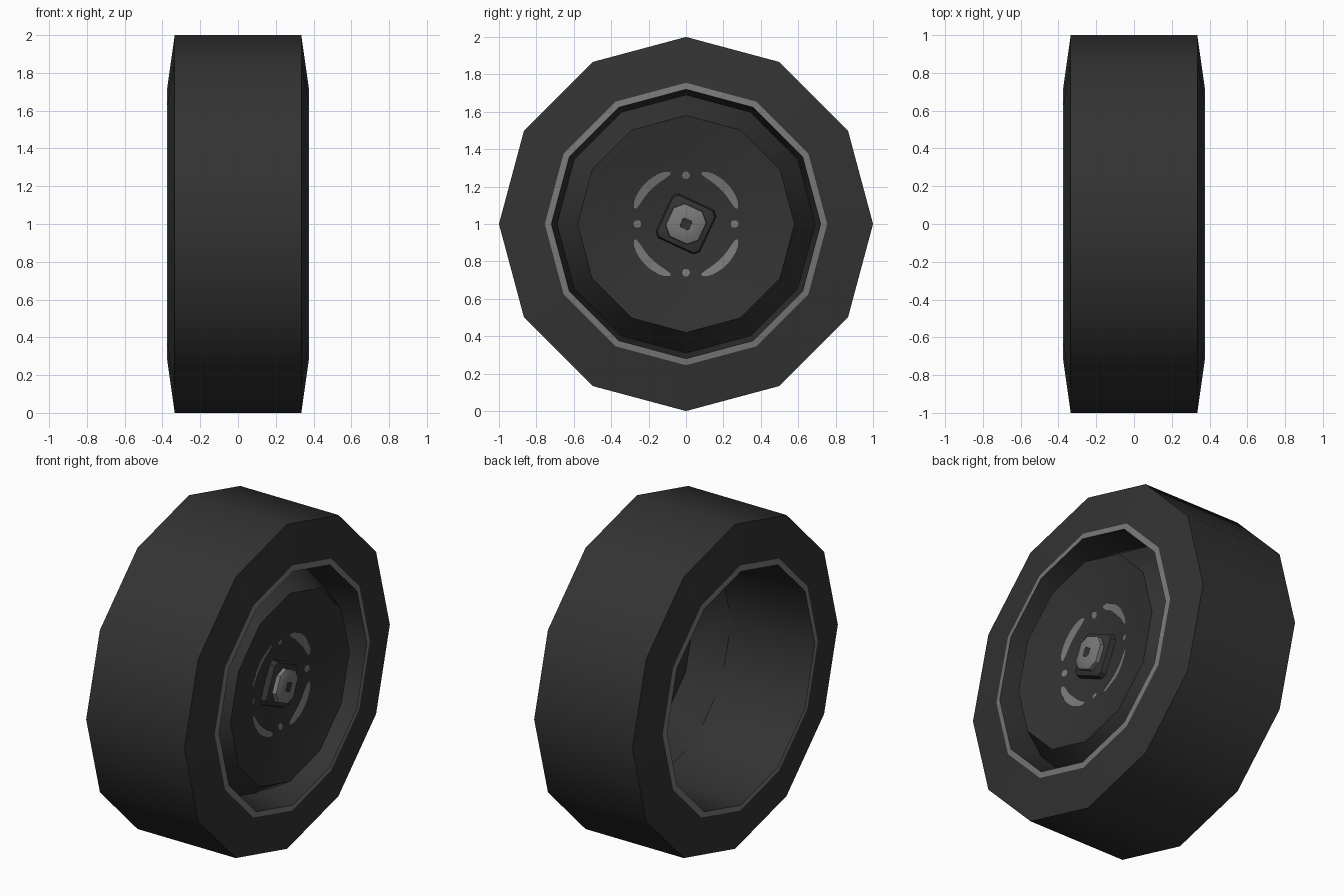
import bpy, bmesh, math

if "Cube" in bpy.data.objects:
    bpy.data.objects.remove(bpy.data.objects["Cube"])


def material(name, v):
    m = bpy.data.materials.new(name)
    m.diffuse_color = (v, v, v, 1)
    m.use_nodes = True
    m.node_tree.nodes["Principled BSDF"].inputs["Base Color"].default_value = m.diffuse_color
    return m


RUBBER = material("dark_rubber", 0.033)
METAL = material("grey_metal", 0.19)
CZ = 1.0  # axle height


def finish(name, bm, mat, smooth=True):
    me = bpy.data.meshes.new(name)
    bm.to_mesh(me)
    bm.free()
    ob = bpy.data.objects.new(name, me)
    bpy.context.collection.objects.link(ob)
    me.materials.append(mat)
    if smooth:
        bpy.ops.object.select_all(action='DESELECT')
        ob.select_set(True)
        bpy.context.view_layer.objects.active = ob
        bpy.ops.object.shade_smooth_by_angle(angle=math.radians(35))
    return ob


def lathe(name, profile, mat, angles=None):
    """Spin an (x, radius) profile round the axle; profile runs towards +x on outer faces."""
    angles = angles or [30 * i for i in range(12)]
    n = len(angles)
    bm = bmesh.new()
    rings = []
    for x, r in profile:
        if r == 0:
            rings.append([bm.verts.new((x, 0, CZ))] * n)
        else:
            rings.append([bm.verts.new((x, r * math.cos(math.radians(a)),
                                        CZ + r * math.sin(math.radians(a)))) for a in angles])
    for p, q in zip(rings, rings[1:]):
        for i in range(n):
            j = (i + 1) % n
            quad = [p[i], p[j], q[j], q[i]]
            bm.faces.new(list(dict.fromkeys(quad)))
    return finish(name, bm, mat)


def rounded_square(turn, spread):
    return [turn + 90 * k + s for k in range(4) for s in (-spread, spread)]


# tyre and the two rim rings
lathe("tyre", [(-0.37, 0.755), (-0.335, 1), (0.335, 1), (0.37, 0.755)], RUBBER)
lathe("rim_ring_outer", [(0.37, 0.755), (0.375, 0.72)], METAL)
lathe("rim_ring_inner", [(-0.375, 0.72), (-0.37, 0.755)], METAL)

# hollow barrel, and the raised, dished wheel face
lathe("rim_barrel", [(0.375, 0.72), (0.175, 0.69), (-0.375, 0.72)], RUBBER)
lathe("wheel_face", [(0.175, 0.69), (0.355, 0.58), (0.27, 0.2), (0.26, 0)], RUBBER)

# hub block, nut and its centre hole
lathe("hub_block", [(0.25, 0.172), (0.30, 0.158), (0.312, 0.12), (0.312, 0)],
      RUBBER, rounded_square(20, 6))
lathe("hub_nut", [(0.30, 0.112), (0.335, 0.108), (0.347, 0.08), (0.347, 0.032)],
      METAL, rounded_square(20, 17))
lathe("nut_hole", [(0.347, 0.032), (0.338, 0)], RUBBER, rounded_square(20, 22.5))


def dish(r):
    return 0.276 + 0.085 * (r - 0.2) / 0.38


def polar(bm, r, a):
    return bm.verts.new((dish(r), r * math.cos(a), CZ + r * math.sin(a)))


# four curved slots with rounded ends, as thin plates on the face
bm = bmesh.new()
steps = 10
for k in range(4):
    mid = math.radians(45 + 90 * k)
    pairs = []
    for i in range(steps + 1):
        t = -1 + 2 * i / steps
        half = 0.006 + 0.017 * math.sqrt(max(0, 1 - t * t))
        a = mid + t * math.radians(28)
        pairs.append((polar(bm, 0.285 - half, a), polar(bm, 0.285 + half, a)))
    for (a0, b0), (a1, b1) in zip(pairs, pairs[1:]):
        bm.faces.new([a0, b0, b1, a1])
finish("face_slots", bm, METAL, False)

# four small round dots between the slots
bm = bmesh.new()
for k in range(4):
    a = math.radians(90 * k)
    cy, cz = 0.26 * math.cos(a), 0.26 * math.sin(a)
    ring = []
    for i in range(10):
        b = math.tau * i / 10
        y, z = cy + 0.021 * math.cos(b), cz + 0.021 * math.sin(b)
        ring.append(bm.verts.new((dish(math.hypot(y, z)), y, CZ + z)))
    bm.faces.new(ring)
finish("face_dots", bm, METAL, False)
